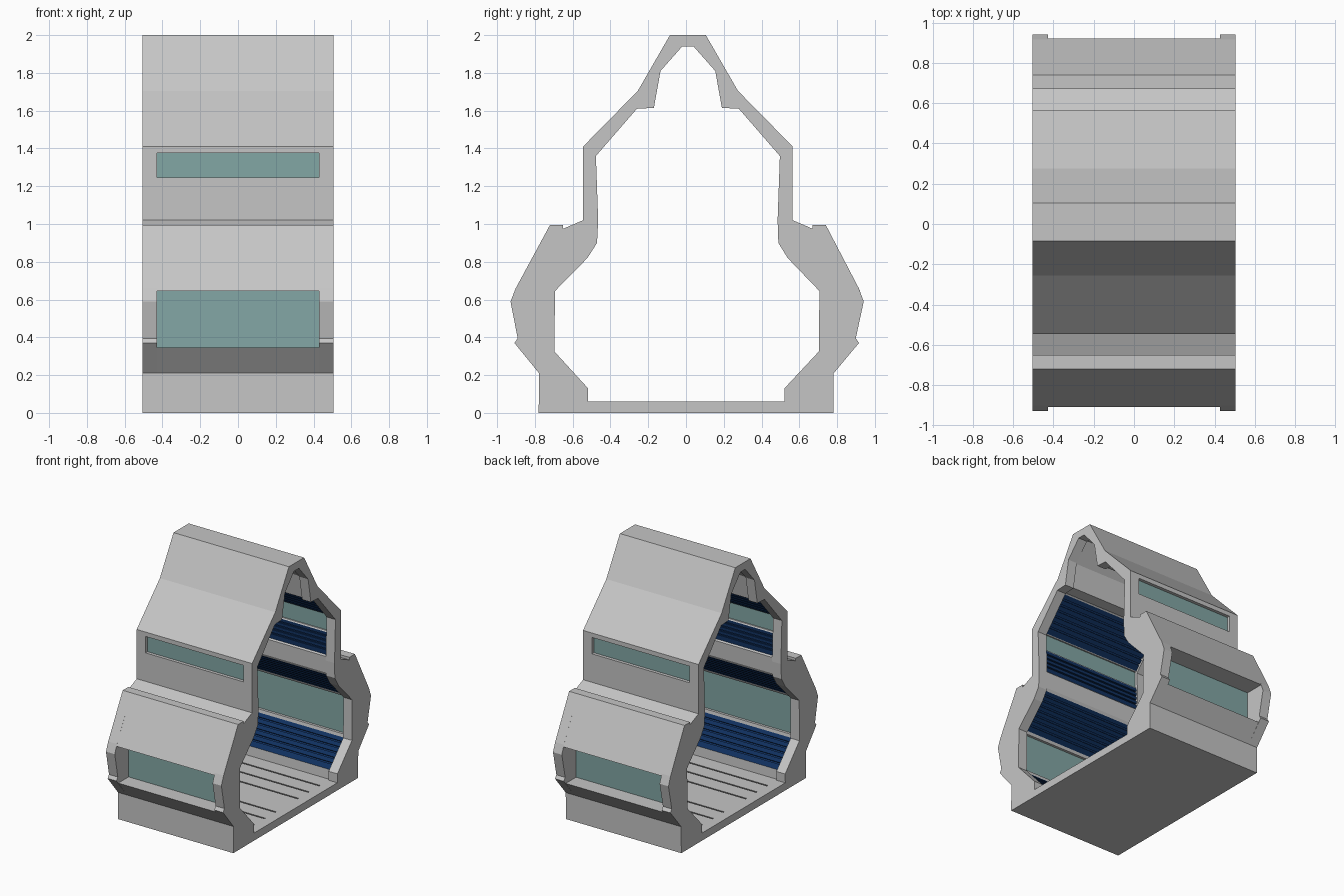
import bpy, bmesh
from mathutils import Vector

cube = bpy.data.objects.get("Cube")
if cube:
    bpy.data.objects.remove(cube, do_unlink=True)


def material(name, rgb):
    m = bpy.data.materials.new(name)
    m.use_nodes = True
    m.diffuse_color = (*rgb, 1)
    m.node_tree.nodes["Principled BSDF"].inputs["Base Color"].default_value = (*rgb, 1)
    return m


MATS = [material("hull grey", (.56, .56, .56)),
        material("padding blue", (.005, .03, .115)),
        material("glass teal", (.225, .385, .375)),
        material("groove grey", (.2, .2, .2))]
GREY, BLUE, TEAL, DARK = range(4)
END, BAY = .505, .428   # half length of the hull and of the bay between the rims


def grooved(a, b, count, face, gap, width=.012, depth=.012):
    """Profile points of a strip from a to b with grooves sunk into the wall."""
    a, b = Vector(a), Vector(b)
    step = (b - a) / count
    along = step.normalized()
    inward = Vector((-along.y, along.x)) * depth
    pts = []
    for i in range(count):
        p, q = a + step * i, a + step * (i + 1)
        pts.append((p.x, p.y, face))
        if i < count - 1:
            q0 = q - along * width
            for v in (q0, q0 + inward, q + inward):
                pts.append((v.x, v.y, gap))
    pts.append((b.x, b.y, GREY))
    return pts


def extrude_halves(name, profile, spans):
    """Extrude a half profile (half width, height, edge colour) along x on both sides."""
    bm = bmesh.new()
    for x0, x1 in spans:
        for side in (1, -1):
            loops = []
            for x in (x0, x1):
                loops.append([bm.verts.new((x, side * p[0] + .01 * min(1, p[1]), p[1]))
                              for p in profile])
            for loop in loops:
                bm.faces.new(loop)
            n = len(profile)
            for i in range(n):
                j = (i + 1) % n
                if profile[i][0] == 0 and profile[j][0] == 0:
                    continue   # halves join on the centre line
                f = bm.faces.new((loops[0][i], loops[0][j], loops[1][j], loops[1][i]))
                f.material_index = profile[i][2] if len(profile[i]) > 2 else GREY
    bmesh.ops.remove_doubles(bm, verts=bm.verts, dist=.0002)
    bmesh.ops.recalc_face_normals(bm, faces=bm.faces)
    mesh = bpy.data.meshes.new(name)
    bm.to_mesh(mesh)
    bm.free()
    for m in MATS:
        mesh.materials.append(m)
    ob = bpy.data.objects.new(name, mesh)
    bpy.context.collection.objects.link(ob)
    return ob


# End rims: the full wall section
outer = [(0, 0), (.78, 0), (.78, .21), (.912, .37), (.895, .395), (.935, .59),
         (.908, .66), (.73, .995), (.66, .995), (.66, .975), (.555, 1.02),
         (.555, 1.41), (.265, 1.705), (.095, 2), (0, 2)]
inner = [(0, 1.94), (.03, 1.94), (.145, 1.81), (.18, 1.615), (.27, 1.61),
         (.487, 1.36), (.475, 1.02), (.48, .9), (.53, .82), (.7, .645),
         (.7, .325), (.52, .13), (.52, .06), (0, .06)]
extrude_halves("end_rims", outer + inner, [(-END, -BAY), (BAY, END)])

BAY_SPAN = [(-BAY, BAY)]

# Floor and lower walls, up to the sill of the large windows
lower = [(0, 0), (.78, 0), (.78, .21), (.889, .345), (.72, .345)]
lower += grooved((.715, .32), (.54, .135), 6, BLUE, BLUE)
lower += grooved((.535, .06), (0, .06), 4, GREY, DARK)
extrude_halves("floor_and_lower_wall", lower, BAY_SPAN)

# Walls between the large and the small windows
middle = [(.72, .645), (.915, .645), (.73, .995), (.66, .995), (.66, .975),
          (.555, 1.02), (.555, 1.245), (.5, 1.245)]
middle += grooved((.495, 1.235), (.49, 1.06), 5, BLUE, BLUE)
middle += [(.48, 1.05), (.485, .92)]
middle += grooved((.495, .9), (.71, .665), 8, BLUE, BLUE)
extrude_halves("middle_wall", middle, BAY_SPAN)

# Roof above the small windows
roof = [(.5, 1.375), (.555, 1.375), (.555, 1.41), (.265, 1.705), (.095, 2), (0, 2),
        (0, 1.95), (.035, 1.95), (.155, 1.81), (.19, 1.625), (.275, 1.62)]
roof += grooved((.285, 1.612), (.494, 1.38), 7, BLUE, BLUE)
extrude_halves("roof", roof, BAY_SPAN)

# Window panes
for name, y0, y1, z0, z1 in (("large_windows", .74, .76, .345, .645),
                             ("small_windows", .51, .53, 1.245, 1.375)):
    pane = [(y0, z0, TEAL), (y1, z0, TEAL), (y1, z1, TEAL), (y0, z1, TEAL)]
    extrude_halves(name, pane, BAY_SPAN)
